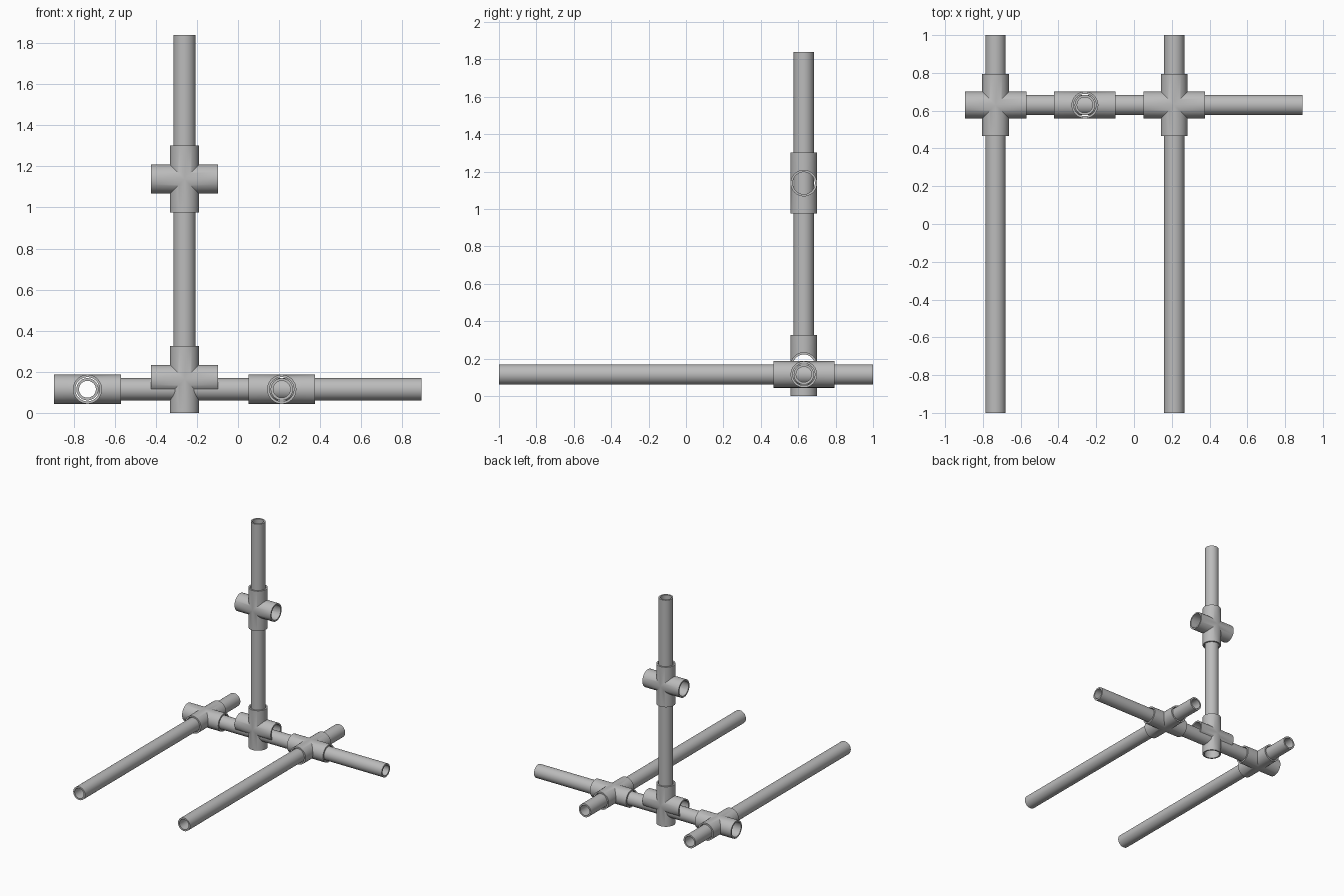
import bpy, bmesh
from math import sin, cos, pi
from mathutils import Vector

cube = bpy.data.objects.get("Cube")
if cube:
    bpy.data.objects.remove(cube, do_unlink=True)

SEGMENTS = 48
PIPE_OUT, PIPE_IN = 0.054, 0.041
CROSS_OUT, CROSS_IN, ARM = 0.071, 0.059, 0.163
X, Y, Z = Vector((1, 0, 0)), Vector((0, 1, 0)), Vector((0, 0, 1))

grey = bpy.data.materials.new("pipe grey")
grey.use_nodes = True
grey.diffuse_color = (0.5, 0.5, 0.5, 1)
grey.node_tree.nodes["Principled BSDF"].inputs["Base Color"].default_value = (0.5, 0.5, 0.5, 1)


def ring(bm, radius, axis, side, up, distance):
    """Ring around axis; distance maps the sideways offset to a place along it."""
    verts = []
    for i in range(SEGMENTS):
        a = 2 * pi * i / SEGMENTS
        s = radius * sin(a)
        verts.append(bm.verts.new(side * s + up * radius * cos(a) + axis * distance(s)))
    return verts


def bridge(bm, a, b):
    for i in range(SEGMENTS):
        j = (i + 1) % SEGMENTS
        bm.faces.new((a[i], a[j], b[j], b[i]))


def finish(bm, name, location):
    bmesh.ops.remove_doubles(bm, verts=bm.verts, dist=1e-5)
    bmesh.ops.recalc_face_normals(bm, faces=bm.faces)
    mesh = bpy.data.meshes.new(name)
    bm.to_mesh(mesh)
    bm.free()
    mesh.materials.append(grey)
    obj = bpy.data.objects.new(name, mesh)
    obj.location = location
    bpy.context.collection.objects.link(obj)
    bpy.ops.object.select_all(action='DESELECT')
    obj.select_set(True)
    bpy.context.view_layer.objects.active = obj
    bpy.ops.object.shade_smooth_by_angle(angle=pi / 6)


def pipe(name, start, axis, length):
    """Hollow straight pipe with open ends."""
    bm = bmesh.new()
    side = Z if axis is not Z else X
    up = axis.cross(side)
    rings = [ring(bm, r, axis, side, up, lambda s, d=d: d)
             for r, d in ((PIPE_OUT, 0), (PIPE_OUT, length), (PIPE_IN, length), (PIPE_IN, 0))]
    for k in range(4):
        bridge(bm, rings[k], rings[(k + 1) % 4])
    finish(bm, name, start)


def cross_fitting(name, centre, a, b):
    """Four hollow arms mitred together along axes a and b."""
    bm = bmesh.new()
    up = a.cross(b)
    for axis, side in ((a, b), (-a, b), (b, a), (-b, a)):
        rings = [ring(bm, CROSS_OUT, axis, side, up, abs),
                 ring(bm, CROSS_OUT, axis, side, up, lambda s: ARM),
                 ring(bm, CROSS_IN, axis, side, up, lambda s: ARM),
                 ring(bm, CROSS_IN, axis, side, up, abs)]
        for k in range(3):
            bridge(bm, rings[k], rings[k + 1])
    finish(bm, name, centre)


BACK, BASE = 0.63, 0.115
POST_X = -0.26

# Floor pipes with their fittings
for label, x in (("right", -0.733), ("left", 0.213)):
    pipe(label + "_floor_pipe", (x, -1, BASE), Y, 2)
    cross_fitting(label + "_floor_fitting", (x, BACK, BASE), X, Y)

# Crossbar joining the floor pipes
pipe("crossbar", (-0.68, BACK, BASE), X, 1.573)

# Upright post with its fittings
pipe("post", (POST_X, BACK, 0.235), Z, 1.605)
cross_fitting("lower_post_fitting", (POST_X, BACK, ARM), X, Z)
cross_fitting("upper_post_fitting", (POST_X, BACK, 1.138), X, Z)
